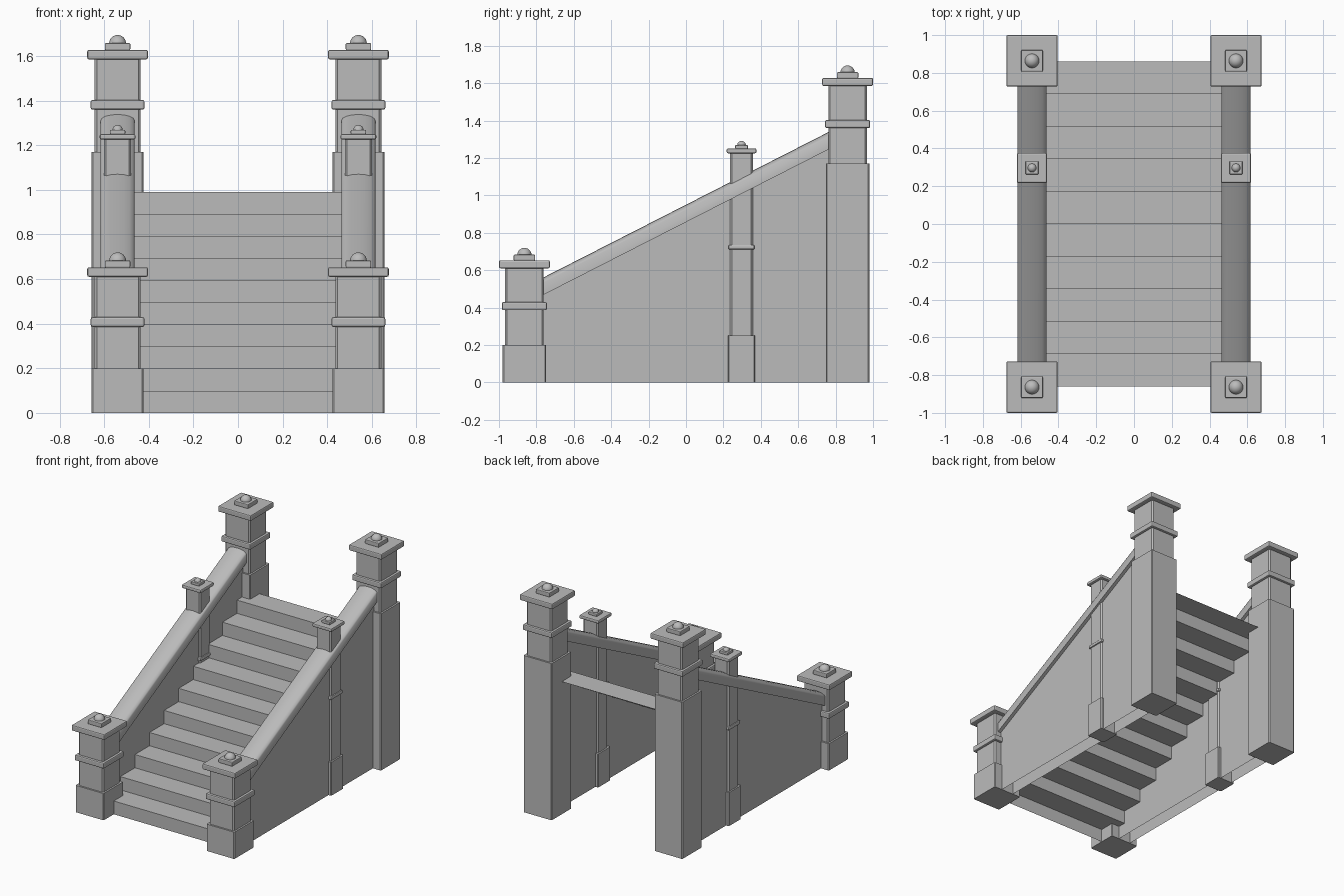
import bpy, bmesh, math
from mathutils import Vector

cube = bpy.data.objects.get("Cube")
if cube:
    bpy.data.objects.remove(cube, do_unlink=True)

stone = bpy.data.materials.new("grey stone")
stone.use_nodes = True
GREY = (0.5, 0.5, 0.5, 1)
stone.diffuse_color = GREY
stone.node_tree.nodes["Principled BSDF"].inputs["Base Color"].default_value = GREY

POST_X = 0.54
SLOPE = 0.51


def finish(name, bm, smooth=False):
    bmesh.ops.recalc_face_normals(bm, faces=bm.faces)
    mesh = bpy.data.meshes.new(name)
    bm.to_mesh(mesh)
    bm.free()
    obj = bpy.data.objects.new(name, mesh)
    obj.data.materials.append(stone)
    bpy.context.collection.objects.link(obj)
    if smooth:
        bpy.ops.object.select_all(action='DESELECT')
        obj.select_set(True)
        bpy.context.view_layer.objects.active = obj
        bpy.ops.object.shade_smooth_by_angle(angle=math.radians(35))
    return obj


def block(name, x, y, width, z0, z1, bevel, all_edges=False):
    """Square block with chamfered corners."""
    bm = bmesh.new()
    bmesh.ops.create_cube(bm, size=1)
    for v in bm.verts:
        v.co = Vector((x + v.co.x * width, y + v.co.y * width,
                       z0 + (v.co.z + 0.5) * (z1 - z0)))
    edges = [e for e in bm.edges if all_edges
             or abs(e.verts[0].co.z - e.verts[1].co.z) > 0.001]
    bmesh.ops.bevel(bm, geom=edges, offset=bevel, segments=2 if all_edges else 1,
                    profile=0.5, affect='EDGES')
    return finish(name, bm)


def ball(name, x, y, z, radius):
    bm = bmesh.new()
    bmesh.ops.create_uvsphere(bm, u_segments=24, v_segments=12, radius=radius)
    bmesh.ops.translate(bm, verts=bm.verts, vec=(x, y, z))
    return finish(name, bm, smooth=True)


def post(name, x, y, base_top, ring, cap, size):
    """Plinth, shaft, ring moulding, cap, and finial; size scales the widths."""
    base_w, shaft_w, ring_w, cap_w, ring_h, cap_h, knob = size
    block(name + "_base", x, y, base_w, 0, base_top, 0.006)
    block(name + "_shaft", x, y, shaft_w, base_top - 0.01, cap + 0.005, 0.01)
    block(name + "_ring", x, y, ring_w, ring, ring + ring_h, 0.008, True)
    top = cap + cap_h
    block(name + "_cap", x, y, cap_w, cap, top, 0.008, True)
    block(name + "_finial_block", x, y, knob * 3, top - 0.002, top + knob * 0.8, 0.005, True)
    ball(name + "_finial", x, y, top + knob * 0.75, knob)


def extrude_x(name, profile, x0, x1, closed=True):
    """Sweep a (y, z) outline along x without end openings when closed."""
    bm = bmesh.new()
    rows = [[bm.verts.new((x, y, z)) for y, z in profile] for x in (x0, x1)]
    for i in range(len(profile) - 1):
        bm.faces.new((rows[0][i], rows[0][i + 1], rows[1][i + 1], rows[1][i]))
    if closed:
        for row in rows:
            bm.faces.new(row)
    return finish(name, bm)


def rail_z(y):
    return 0.95 + SLOPE * y


def handrail(name, x):
    """Sloping rail with a rounded top, lofted between the newels."""
    half, depth, edge = 0.076, 0.093, 0.027
    section = [(-half, -depth), (half, -depth), (half, -edge)]
    for i in range(1, 8):
        a = math.pi * i / 8
        section.append((half * math.cos(a), -edge + edge * math.sin(a)))
    section.append((-half, -edge))
    bm = bmesh.new()
    ends = [[bm.verts.new((x + dx, y, rail_z(y) + dz)) for dx, dz in section]
            for y in (-0.8, 0.8)]
    n = len(section)
    for i in range(n):
        j = (i + 1) % n
        bm.faces.new((ends[0][i], ends[0][j], ends[1][j], ends[1][i]))
    for end in ends:
        bm.faces.new(end)
    finish(name, bm, smooth=True)


# Stair flight: an open folded sheet of ten risers and treads
STEPS, RISE, RUN, START = 10, 0.099, 0.172, -0.86
folds = [(START, 0)]
for i in range(STEPS):
    folds.append((START + i * RUN, (i + 1) * RISE))
    folds.append((START + (i + 1) * RUN, (i + 1) * RISE))
extrude_x("stair_flight", folds, -0.5, 0.5, closed=False)

BIG = (0.232, 0.206, 0.241, 0.272, 0.043, 0.043, 0.038)
SMALL = (0.145, 0.122, 0.14, 0.16, 0.026, 0.026, 0.023)
for side, x in (("right", -POST_X), ("left", POST_X)):
    # Newels and the intermediate post
    post("front_post_" + side, x, -0.864, 0.2, 0.386, 0.61, BIG)
    post("back_post_" + side, x, 0.864, 1.17, 1.36, 1.585, BIG)
    post("middle_post_" + side, x, 0.297, 0.25, 0.71, 1.225, SMALL)
    # Side wall, open underneath, and its rail
    wall = [(-0.85, 0), (-0.85, rail_z(-0.85) - 0.08),
            (0.85, rail_z(0.85) - 0.08), (0.85, 0)]
    extrude_x("side_wall_" + side, wall, x - 0.05, x + 0.05)
    handrail("handrail_" + side, x)
